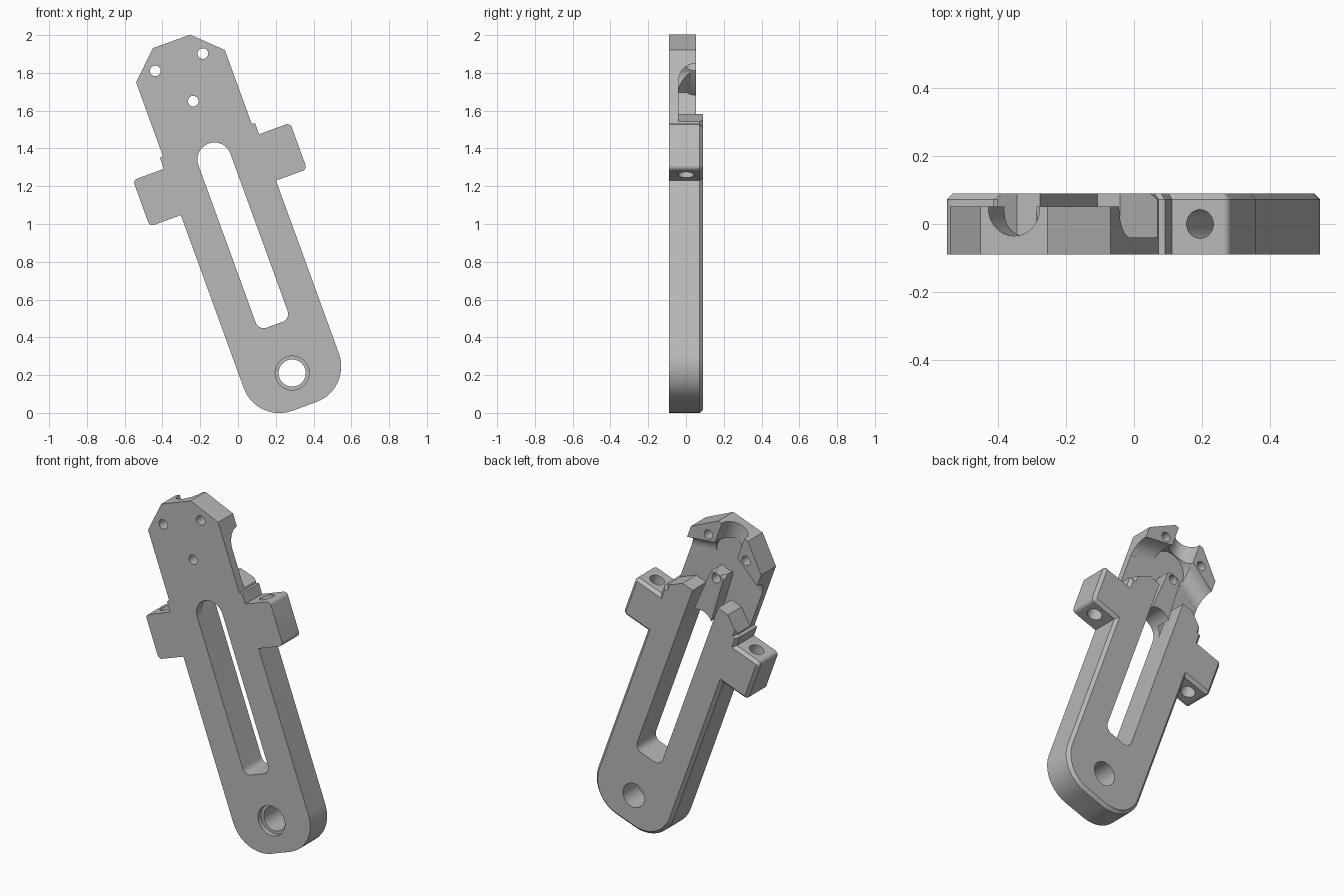
import bpy, bmesh
from math import radians, tan, cos, sin
from mathutils import Vector, Matrix

cube = bpy.data.objects.get("Cube")
if cube:
    bpy.data.objects.remove(cube)

FRONT, BACK = -0.09, 0.09
HEAD_BACK, FLOOR = 0.052, -0.04

grey = bpy.data.materials.new("machined grey")
grey.use_nodes = True
colour = (0.48, 0.48, 0.48, 1)
grey.diffuse_color = colour
grey.node_tree.nodes["Principled BSDF"].inputs["Base Color"].default_value = colour


def mirrored(half):
    """Close a right-hand half outline with its mirror image."""
    return half + [(-p[0], *p[1:]) for p in reversed(half)]


def fillet(points, steps=10):
    """Round each corner that carries a radius as its third number."""
    out = []
    for i, p in enumerate(points):
        here = Vector(p[:2])
        if len(p) < 3:
            out.append(here)
            continue
        d1 = (Vector(points[i - 1][:2]) - here).normalized()
        d2 = (Vector(points[(i + 1) % len(points)][:2]) - here).normalized()
        half = d1.angle(d2) / 2
        r = p[2]
        centre = here + (d1 + d2).normalized() * r / sin(half)
        start = here + d1 * r / tan(half) - centre
        end = here + d2 * r / tan(half) - centre
        sweep = start.angle(end)
        for k in range(steps + 1):
            t = k / steps
            out.append(centre + (start * sin((1 - t) * sweep)
                                 + end * sin(t * sweep)) / sin(sweep))
    return out


def finish(bm, name):
    bmesh.ops.recalc_face_normals(bm, faces=bm.faces)
    mesh = bpy.data.meshes.new(name)
    bm.to_mesh(mesh)
    bm.free()
    mesh.materials.append(grey)
    obj = bpy.data.objects.new(name, mesh)
    bpy.context.collection.objects.link(obj)
    return obj


def prism(name, outline, y0, y1, chamfer=0):
    bm = bmesh.new()
    face = bm.faces.new([bm.verts.new((p[0], y0, p[1])) for p in fillet(outline)])
    geom = bmesh.ops.extrude_face_region(bm, geom=[face])["geom"]
    moved = [g for g in geom if isinstance(g, bmesh.types.BMVert)]
    bmesh.ops.translate(bm, verts=moved, vec=(0, y1 - y0, 0))
    bmesh.ops.recalc_face_normals(bm, faces=bm.faces)
    if chamfer:
        rim = [e for e in bm.edges if all(abs(v.co.y - y1) < 1e-5 for v in e.verts)]
        bmesh.ops.bevel(bm, geom=rim, offset=chamfer, segments=1,
                        affect='EDGES', clamp_overlap=False)
    return finish(bm, name)


def rod(name, start, end, r, sides=40):
    start, end = Vector(start), Vector(end)
    axis = end - start
    bm = bmesh.new()
    turn = axis.to_track_quat('Z', 'Y').to_matrix().to_4x4()
    bmesh.ops.create_cone(bm, cap_ends=True, segments=sides, radius1=r, radius2=r,
                          depth=axis.length,
                          matrix=Matrix.Translation((start + end) / 2) @ turn)
    return finish(bm, name)


def bore(x, z, r, y0=-0.2, y1=0.2):
    return rod("bore", (x, y0, z), (x, y1, z), r)


# Whole plate: rounded foot, two side tabs, angular head, chamfered back rim
plate = prism("slotted_bracket", mirrored([
    (0.268, -0.088, 0.2), (0.268, 1.087), (0.443, 1.087, 0.024),
    (0.443, 1.348, 0.024), (0.268, 1.348), (0.268, 1.41), (0.25, 1.414),
    (0.25, 1.829), (0.105, 1.968)]), FRONT, BACK, 0.018)

# Thin the head behind the two arm ends
arm_end = [(0.09, 1.303), (0.09, 1.5), (0.161, 1.5), (0.3, 1.383), (0.5, 1.383)]
cutters = [prism("head_step", mirrored(arm_end + [(0.5, 2.2)]), HEAD_BACK, 0.2)]

# Long slot, rounded at the top
cutters.append(prism("slot", mirrored([(0.09, 0.372, 0.045), (0.09, 1.393, 0.0899)]),
                     -0.2, 0.2))

# Foot pivot with a shallow front counterbore
cutters += [bore(0, 0.1, 0.072), bore(0, 0.1, 0.09, -0.2, FRONT + 0.03)]

# Head screw holes
cutters += [bore(x, z, 0.028) for x, z in ((-0.134, 1.851), (0.134, 1.851), (0, 1.632))]

# Central pocket and top channel of the head
cutters.append(bore(0, 1.765, 0.105, FLOOR, 0.2))
cutters.append(rod("top_channel", (0, 0.045, 1.76), (0, 0.045, 2.2), 0.08))

for side in (-1, 1):
    # Sloping round channel out of each side of the head
    reach, fall = 0.5 * cos(radians(25)), 0.5 * sin(radians(25))
    cutters.append(rod("side_channel", (0, 0.05, 1.77),
                       (side * reach, 0.05, 1.77 - fall), 0.09))
    # Flat floor between the lower boss and the arm end
    floor = [(0.065, 1.303)] + arm_end + [(0.5, 1.65), (0.25, 1.66), (0.1, 1.72),
                                          (0.02, 1.7), (0.045, 1.65)]
    cutters.append(prism("side_floor", [(side * x, z) for x, z in floor], FLOOR, 0.2))
    # Hole running lengthwise through each tab
    cutters.append(rod("tab_hole", (side * 0.355, 0, 0.9), (side * 0.355, 0, 1.5), 0.042))

# Carve the plate
bpy.context.view_layer.objects.active = plate
for cutter in cutters:
    cutter.hide_render = True
    mod = plate.modifiers.new("cut", 'BOOLEAN')
    mod.operation = 'DIFFERENCE'
    mod.solver = 'EXACT'
    mod.object = cutter
    bpy.ops.object.modifier_apply(modifier=mod.name)
    bpy.data.objects.remove(cutter)

# Lean the finished bracket and smooth its curved faces
plate.data.transform(Matrix.Translation((0.321, 0, 0.117))
                     @ Matrix.Rotation(radians(-20), 4, 'Y'))
bpy.ops.object.select_all(action='DESELECT')
plate.select_set(True)
bpy.ops.object.shade_smooth_by_angle(angle=radians(30))
